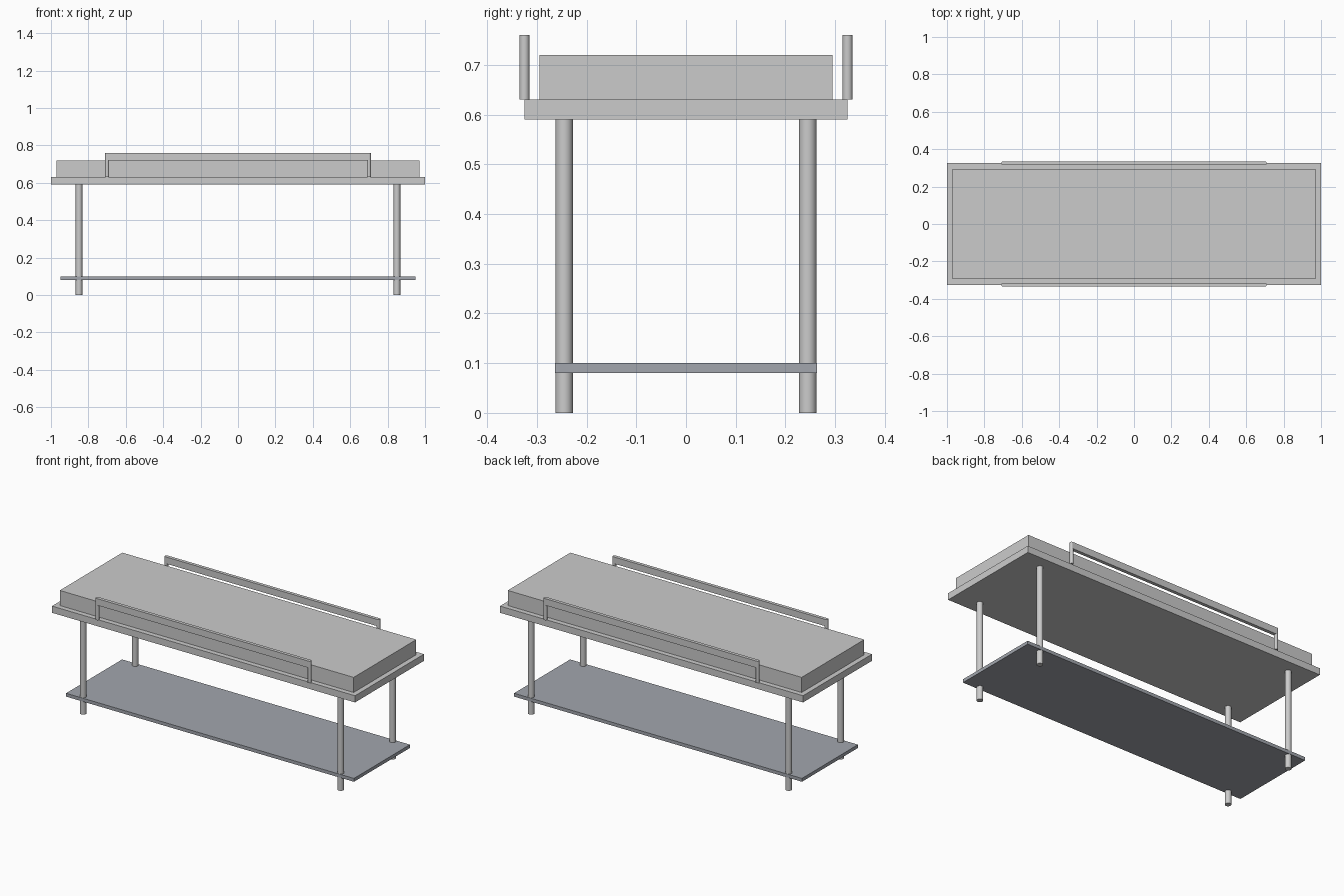
import bpy

if "Cube" in bpy.data.objects:
    bpy.data.objects.remove(bpy.data.objects["Cube"])


def material(name, rgb):
    m = bpy.data.materials.new(name)
    m.diffuse_color = (*rgb, 1.0)
    m.use_nodes = True
    m.node_tree.nodes["Principled BSDF"].inputs["Base Color"].default_value = m.diffuse_color
    return m


LIGHT_GREY = material("light_grey", (0.6, 0.6, 0.6))
SHELF_GREY = material("blue_grey", (0.36, 0.38, 0.42))


def box(name, half_x, half_y, z0, z1, mat, y=0.0):
    bpy.ops.mesh.primitive_cube_add(size=1, location=(0, y, (z0 + z1) / 2))
    ob = bpy.context.object
    ob.name = name
    ob.scale = (2 * half_x, 2 * half_y, z1 - z0)
    bpy.ops.object.transform_apply(location=False, rotation=False, scale=True)
    ob.data.materials.append(mat)


def rod(name, x, y, radius, z0, z1, mat):
    bpy.ops.mesh.primitive_cylinder_add(vertices=32, radius=radius, depth=z1 - z0,
                                        location=(x, y, (z0 + z1) / 2))
    ob = bpy.context.object
    ob.name = name
    ob.data.materials.append(mat)
    bpy.ops.object.shade_smooth_by_angle()


# Deck, mattress and lower shelf
box("deck", 1.0, 0.325, 0.59, 0.63, LIGHT_GREY)
box("mattress", 0.97, 0.295, 0.63, 0.72, LIGHT_GREY)
box("lower_shelf", 0.95, 0.264, 0.08, 0.10, SHELF_GREY)

for y_side, depth in ((-1, "front"), (1, "back")):
    # Side rail bar
    box(f"{depth}_rail_bar", 0.70, 0.01, 0.72, 0.76, LIGHT_GREY, y=0.325 * y_side)
    for x_side, side in ((-1, "left"), (1, "right")):
        # Legs and rail posts
        rod(f"{depth}_{side}_leg", 0.85 * x_side, 0.245 * y_side, 0.0175,
            0.0, 0.59, LIGHT_GREY)
        rod(f"{depth}_{side}_rail_post", 0.70 * x_side, 0.325 * y_side, 0.01,
            0.63, 0.76, LIGHT_GREY)
